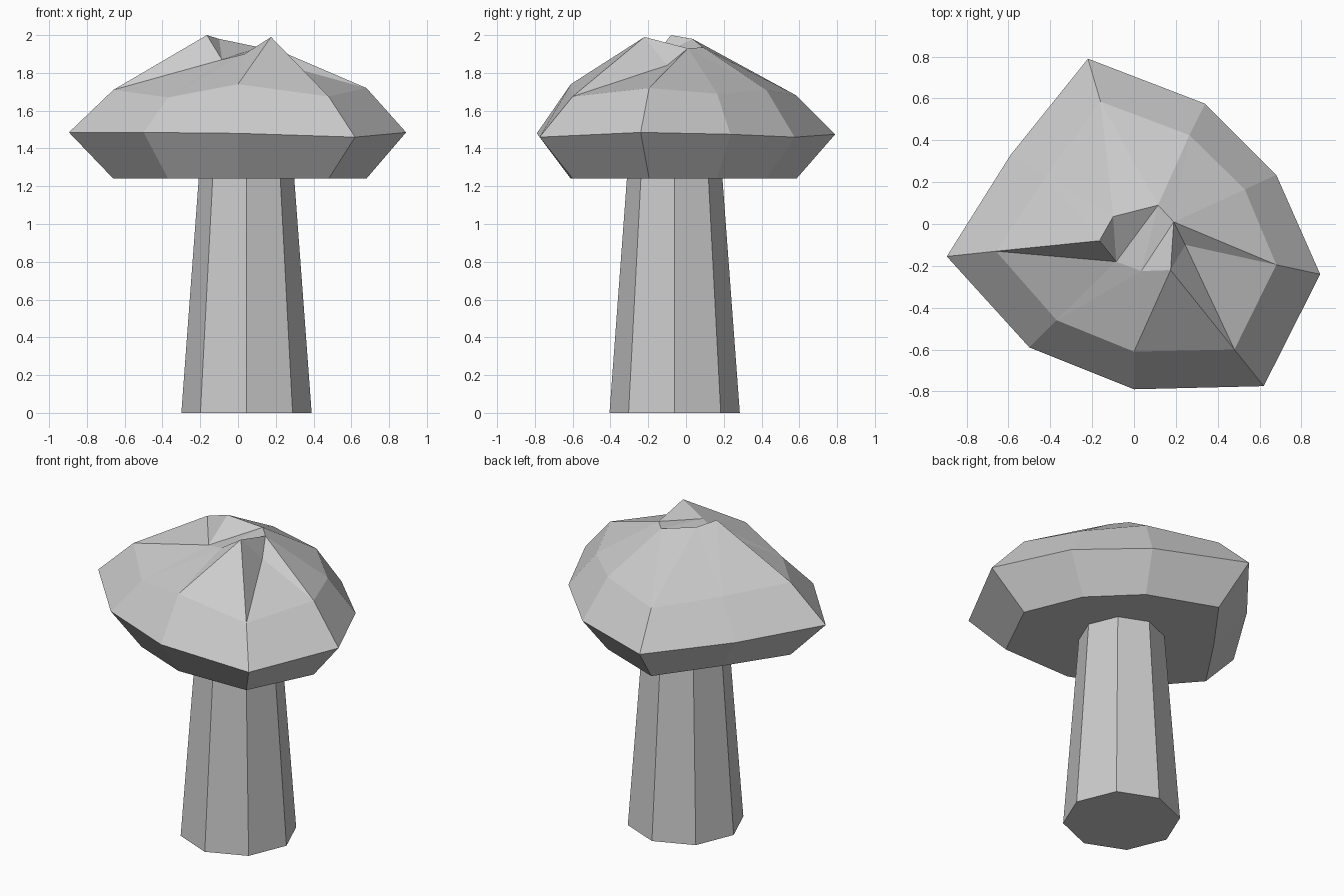
import bpy, bmesh, math
from mathutils import Vector

if "Cube" in bpy.data.objects:
    bpy.data.objects.remove(bpy.data.objects["Cube"])

grey = bpy.data.materials.new("grey")
grey.diffuse_color = (0.6, 0.6, 0.6, 1)
grey.use_nodes = True
grey.node_tree.nodes["Principled BSDF"].inputs["Base Color"].default_value = grey.diffuse_color


def finish(bm, name):
    bmesh.ops.recalc_face_normals(bm, faces=bm.faces)
    mesh = bpy.data.meshes.new(name)
    bm.to_mesh(mesh)
    bm.free()
    mesh.materials.append(grey)
    obj = bpy.data.objects.new(name, mesh)
    bpy.context.collection.objects.link(obj)
    return obj


# Stem: tapered octagon
SIDES, STEM_TOP = 8, 1.24
bm = bmesh.new()
rings = []
for r, z in ((0.345, 0), (0.253, STEM_TOP)):
    rings.append([bm.verts.new((0.045 + r * math.cos(i * math.tau / SIDES),
                                -0.06 + r * math.sin(i * math.tau / SIDES), z))
                  for i in range(SIDES)])
    bm.faces.new(rings[-1])
for i in range(SIDES):
    j = (i + 1) % SIDES
    bm.faces.new((rings[0][i], rings[0][j], rings[1][j], rings[1][i]))
finish(bm, "stem")

# Cap: widest rim, shoulder above it, and a crumpled crest; clockwise from the left
RIM = [(-0.895, -0.155, 1.485), (-0.59, 0.33, 1.475), (-0.22, 0.79, 1.475),
       (0.34, 0.575, 1.46), (0.68, 0.235, 1.475), (0.89, -0.24, 1.485),
       (0.62, -0.775, 1.46), (0, -0.79, 1.48), (-0.5, -0.59, 1.485)]
SHOULDER = [(-0.66, -0.13, 1.71), (-0.42, 0.23, 1.69), (-0.16, 0.585, 1.68),
            (0.265, 0.425, 1.71), (0.53, 0.165, 1.69), (0.68, -0.195, 1.72),
            (0.48, -0.6, 1.675), (0, -0.61, 1.74), (-0.37, -0.46, 1.67)]
CREST = [(-0.165, -0.08, 2.0), (-0.1, 0.035, 1.98), (0.115, 0.09, 1.935),
         (0.19, 0.01, 1.93), (0.245, -0.1, 1.84), (0.175, -0.22, 1.99),
         (0.035, -0.225, 1.9), (-0.085, -0.18, 1.87)]

bm = bmesh.new()
# The underside follows the shoulder outline
base, rim, shoulder, crest = [
    [bm.verts.new(p) for p in ring]
    for ring in ([(x, y, STEM_TOP) for x, y, z in SHOULDER], RIM, SHOULDER, CREST)]
bm.faces.new(base)
for low, high in ((base, rim), (rim, shoulder)):
    for i in range(len(low)):
        j = (i + 1) % len(low)
        bm.faces.new((low[i], low[j], high[j], high[i]))

# Stitch shoulder to crest: S steps along the shoulder, C along the crest
s = c = 0
for step in "SCSCSCSSCSCSCSCSC":
    a, b = shoulder[s % 9], crest[c % 8]
    if step == "S":
        s += 1
        bm.faces.new((a, shoulder[s % 9], b))
    else:
        c += 1
        bm.faces.new((a, crest[c % 8], b))

# Folded top
for tri in ((0, 1, 7), (1, 2, 7), (7, 2, 6), (2, 3, 6), (6, 3, 5), (3, 4, 5)):
    bm.faces.new([crest[i] for i in tri])
finish(bm, "cap")
